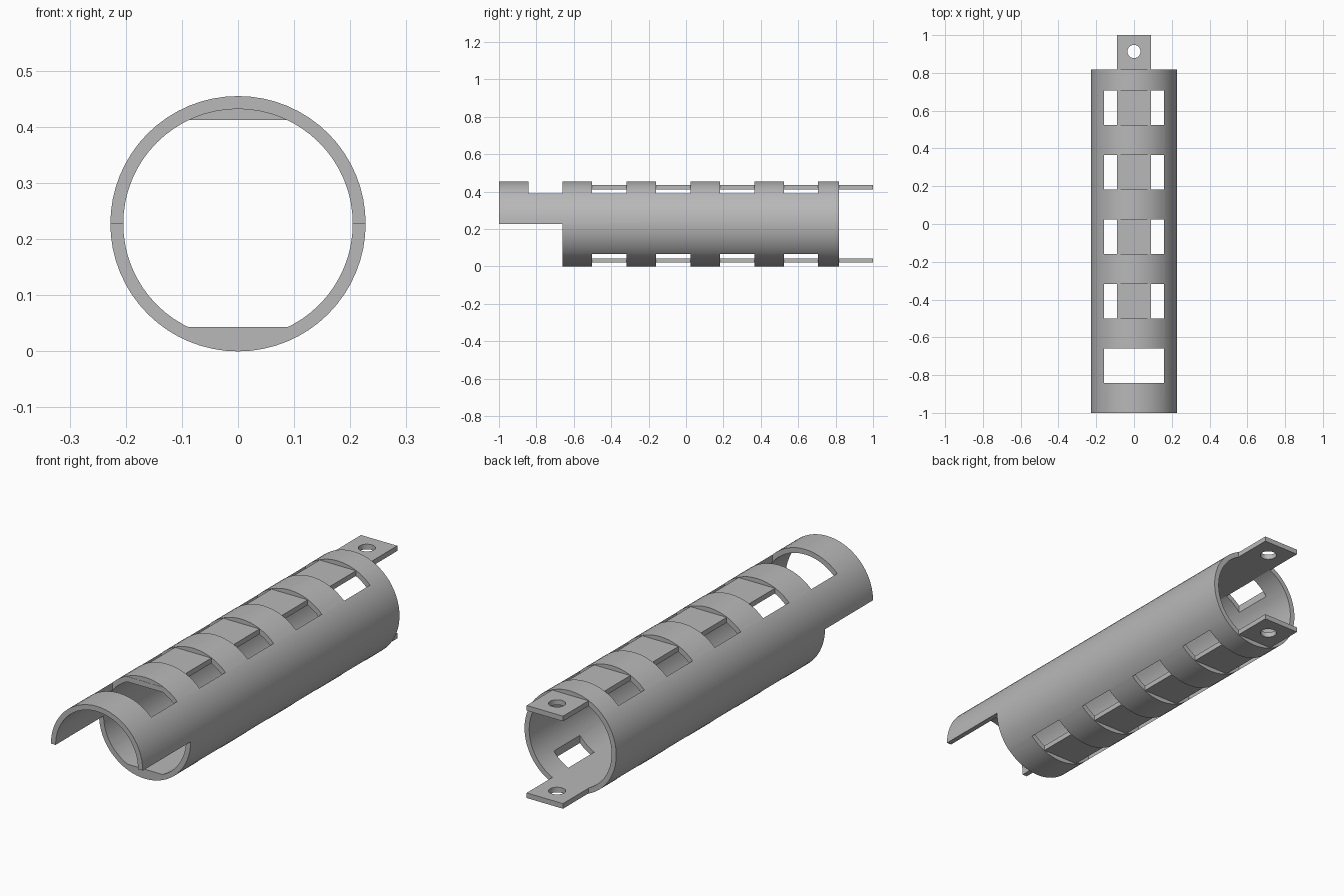
import bpy
import math

old = bpy.data.objects.get("Cube")
if old:
    bpy.data.objects.remove(old, do_unlink=True)

R_OUT, R_IN = 0.2275, 0.2045
FRONT, STEP, BACK, TIP = -1.0, -0.66, 0.819, 1.0
WINDOW_START, WINDOW_LEN, PITCH = -0.843, 0.184, 0.3415

grey = bpy.data.materials.new("plain grey")
grey.use_nodes = True
colour = (0.48, 0.48, 0.48, 1)
grey.diffuse_color = colour
grey.node_tree.nodes["Principled BSDF"].inputs["Base Color"].default_value = colour


def box(name, x, y, z):
    """Box from (min, max) ranges."""
    bpy.ops.mesh.primitive_cube_add(size=1, location=[sum(r) / 2 for r in (x, y, z)])
    ob = bpy.context.object
    ob.name = name
    ob.scale = [r[1] - r[0] for r in (x, y, z)]
    bpy.ops.object.transform_apply(location=True, rotation=True, scale=True)
    return ob


def cylinder(name, radius, length, location, rotation=(0, 0, 0), sides=64):
    bpy.ops.mesh.primitive_cylinder_add(vertices=sides, radius=radius, depth=length,
                                        location=location, rotation=rotation)
    ob = bpy.context.object
    ob.name = name
    bpy.ops.object.transform_apply(location=True, rotation=True, scale=True)
    return ob


def combine(target, tool, operation):
    """Apply a boolean and discard the tool."""
    mod = target.modifiers.new("bool", 'BOOLEAN')
    mod.operation, mod.solver, mod.object = operation, 'EXACT', tool
    bpy.ops.object.select_all(action='DESELECT')
    bpy.context.view_layer.objects.active = target
    target.select_set(True)
    bpy.ops.object.modifier_apply(modifier=mod.name)
    bpy.data.objects.remove(tool, do_unlink=True)


# Tube lying along y
lying = (math.pi / 2, 0, 0)
middle = (0, (FRONT + BACK) / 2, R_OUT)
tube = cylinder("slotted_tube", R_OUT, BACK - FRONT, middle, lying)
combine(tube, cylinder("bore", R_IN, 3, middle, lying), 'DIFFERENCE')

# Open lower half at the front
combine(tube, box("front_notch", (-0.5, 0.5), (FRONT - 0.1, STEP), (-0.2, R_OUT)), 'DIFFERENCE')

# Windows through top and bottom
for i in range(5):
    y = WINDOW_START + i * PITCH
    combine(tube, box("window", (-0.16, 0.16), (y, y + WINDOW_LEN), (-0.2, 0.7)), 'DIFFERENCE')

# Flat rails with drilled end tabs
for name, z in (("top_rail", (0.412, 0.435)), ("bottom_rail", (0.02, 0.043))):
    rail = box(name, (-0.09, 0.09), (STEP, TIP), z)
    combine(rail, cylinder("hole", 0.035, 0.2, (0, 0.913, sum(z) / 2), sides=32), 'DIFFERENCE')
    combine(tube, rail, 'UNION')

tube.data.materials.clear()
tube.data.materials.append(grey)
for face in tube.data.polygons:
    face.material_index = 0
bpy.context.view_layer.objects.active = tube
tube.select_set(True)
bpy.ops.object.shade_smooth_by_angle(angle=math.radians(25))
